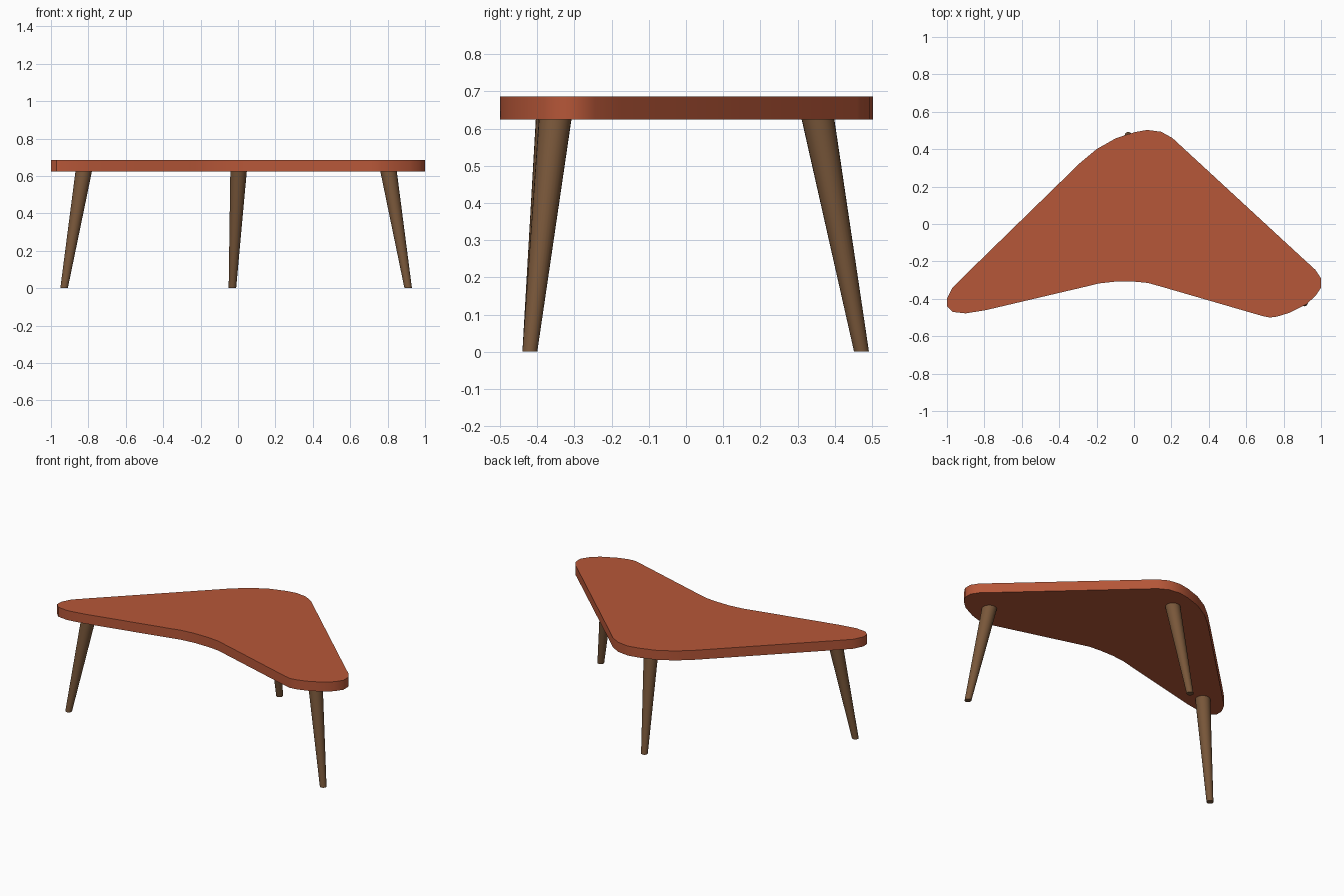
import bpy, bmesh
from mathutils import Vector

if "Cube" in bpy.data.objects:
    bpy.data.objects.remove(bpy.data.objects["Cube"])

TOP, UNDER = 0.687, 0.625


def material(name, color):
    m = bpy.data.materials.new(name)
    m.diffuse_color = (*color, 1)
    m.use_nodes = True
    m.node_tree.nodes["Principled BSDF"].inputs["Base Color"].default_value = m.diffuse_color
    return m


def finish(name, bm, mat):
    bmesh.ops.recalc_face_normals(bm, faces=bm.faces)
    me = bpy.data.meshes.new(name)
    bm.to_mesh(me)
    bm.free()
    me.materials.append(mat)
    ob = bpy.data.objects.new(name, me)
    bpy.context.collection.objects.link(ob)
    bpy.ops.object.select_all(action='DESELECT')
    ob.select_set(True)
    bpy.context.view_layer.objects.active = ob
    bpy.ops.object.shade_smooth_by_angle(angle=0.6)
    return ob


# Boomerang-shaped tabletop: outline extruded upwards
outline = [
    (-1, -.40), (-1, -.44), (-.97, -.47), (-.90, -.478), (-.79, -.46),
    (-.25, -.333), (-.19, -.318), (-.10, -.308), (0, -.308), (.075, -.315),
    (.17, -.342), (.69, -.493), (.725, -.5), (.765, -.495), (.83, -.475),
    (.92, -.43), (.97, -.385), (1, -.34), (1, -.29), (.97, -.245),
    (.89, -.172), (.205, .46), (.145, .493), (.07, .503), (0, .49),
    (-.10, .457), (-.20, .40), (-.29, .325), (-.90, -.27), (-.97, -.34)]
bm = bmesh.new()
face = bm.faces.new([bm.verts.new((x, y, UNDER)) for x, y in outline])
ext = bmesh.ops.extrude_face_region(bm, geom=[face])
bmesh.ops.translate(bm, vec=(0, 0, TOP - UNDER),
                    verts=[v for v in ext['geom'] if isinstance(v, bmesh.types.BMVert)])
finish("tabletop", bm, material("orange_lacquer", (.47, .095, .04)))

# Tapered legs splayed outwards, with level feet
wood = material("brown_wood", (.19, .095, .042))
legs = {
    "left_leg": ((-.825, -.36), (-.93, -.42)),
    "right_leg": ((.805, -.352), (.91, -.42)),
    "back_leg": ((.003, .355), (-.03, .472))}
for name, (head, foot) in legs.items():
    bm = bmesh.new()
    bmesh.ops.create_cone(bm, cap_ends=True, segments=24,
                          radius1=.02, radius2=.044, depth=UNDER)
    for v in bm.verts:
        v.co += Vector((*(head if v.co.z > 0 else foot), UNDER / 2))
    finish(name, bm, wood)
